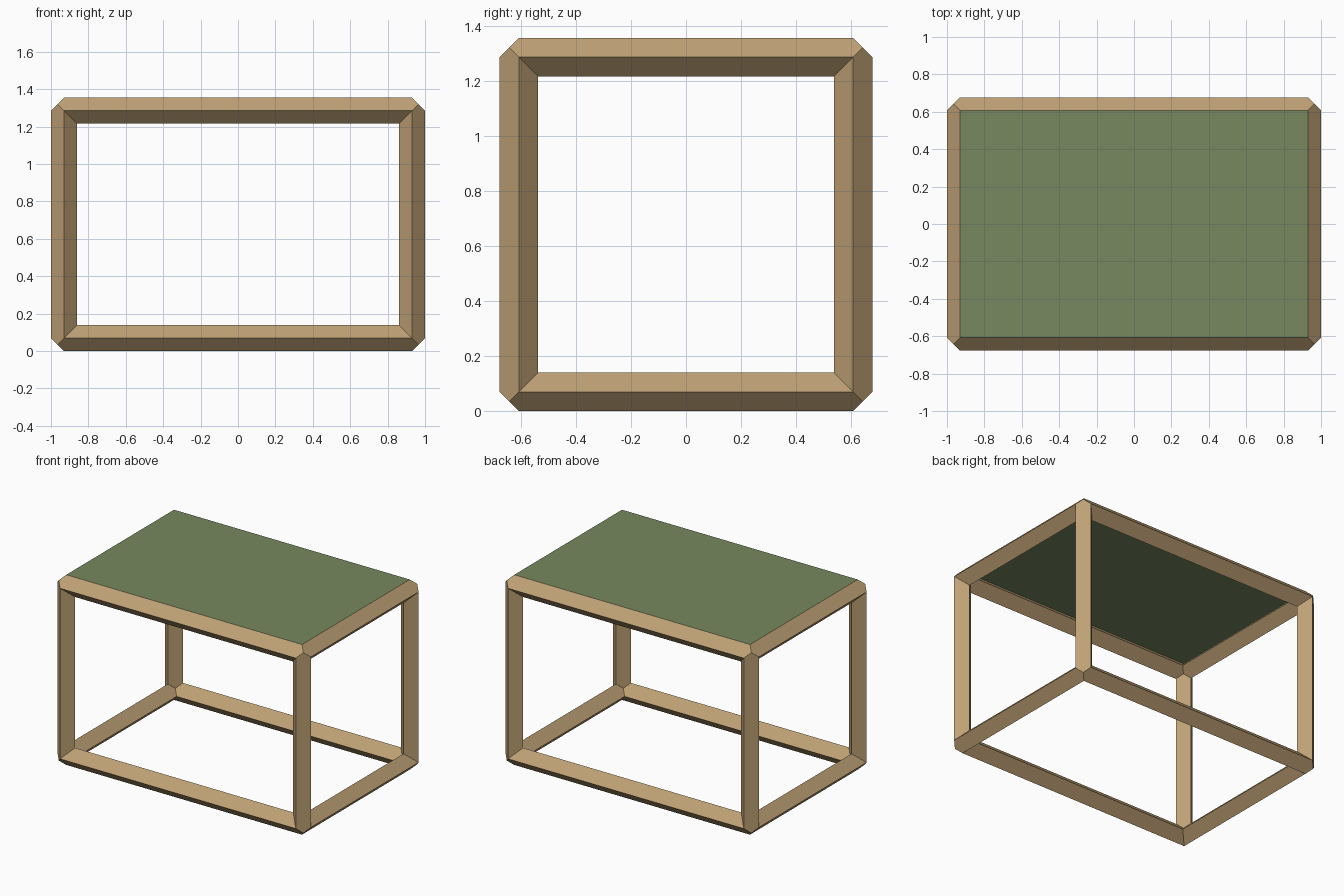
import bpy, bmesh, math
from mathutils import Vector

if "Cube" in bpy.data.objects:
    bpy.data.objects.remove(bpy.data.objects["Cube"])

R = 0.07                        # half diagonal of the diamond bar section
HALF = (0.93, 0.607, 0.608)     # bar centre lines, half sizes in x, y, z
CZ = HALF[2] + R                # centre height
PANEL = 0.012                   # panel thickness


def material(name, rgb):
    m = bpy.data.materials.new(name)
    m.diffuse_color = (*rgb, 1)
    m.use_nodes = True
    m.node_tree.nodes["Principled BSDF"].inputs["Base Color"].default_value = m.diffuse_color
    return m


def finish(name, bm, mat):
    bmesh.ops.remove_doubles(bm, verts=bm.verts, dist=1e-4)
    bmesh.ops.recalc_face_normals(bm, faces=bm.faces)
    me = bpy.data.meshes.new(name)
    bm.to_mesh(me)
    bm.free()
    me.materials.append(mat)
    ob = bpy.data.objects.new(name, me)
    bpy.context.collection.objects.link(ob)
    return ob


wood = material("wood", (0.52, 0.36, 0.18))
green = material("green", (0.185, 0.25, 0.115))

# Diamond section, (u, v) measured outward from the box; mid points carry the mitre corners
SECTION = [(0, R), (R / 2, R / 2), (R, 0), (0, -R), (-R / 2, -R / 2), (-R, 0)]


def bar(bm, axis, su, sv):
    a, b = [i for i in range(3) if i != axis]
    rings = []
    for end in (-1, 1):
        ring = []
        for u, v in SECTION:
            p = Vector((0, 0, CZ))
            p[a] += su * (HALF[a] + u)
            p[b] += sv * (HALF[b] + v)
            p[axis] += end * (HALF[axis] + min(u, v))   # mitre
            ring.append(bm.verts.new(p))
        rings.append(ring)
    n = len(SECTION)
    for i in range(n):
        j = (i + 1) % n
        bm.faces.new((rings[0][i], rings[0][j], rings[1][j], rings[1][i]))


# Frame: twelve mitred bars welded together
bm = bmesh.new()
for axis in range(3):
    for su in (-1, 1):
        for sv in (-1, 1):
            bar(bm, axis, su, sv)
finish("frame", bm, wood)

# Thin table top panel set flush with the upper ridges
bm = bmesh.new()
bmesh.ops.create_cube(bm, size=1)
bmesh.ops.scale(bm, verts=bm.verts, vec=(2 * HALF[0], 2 * HALF[1], PANEL))
bmesh.ops.translate(bm, verts=bm.verts, vec=(0, 0, CZ + HALF[2] + R - PANEL / 2))
finish("top_panel", bm, green)
